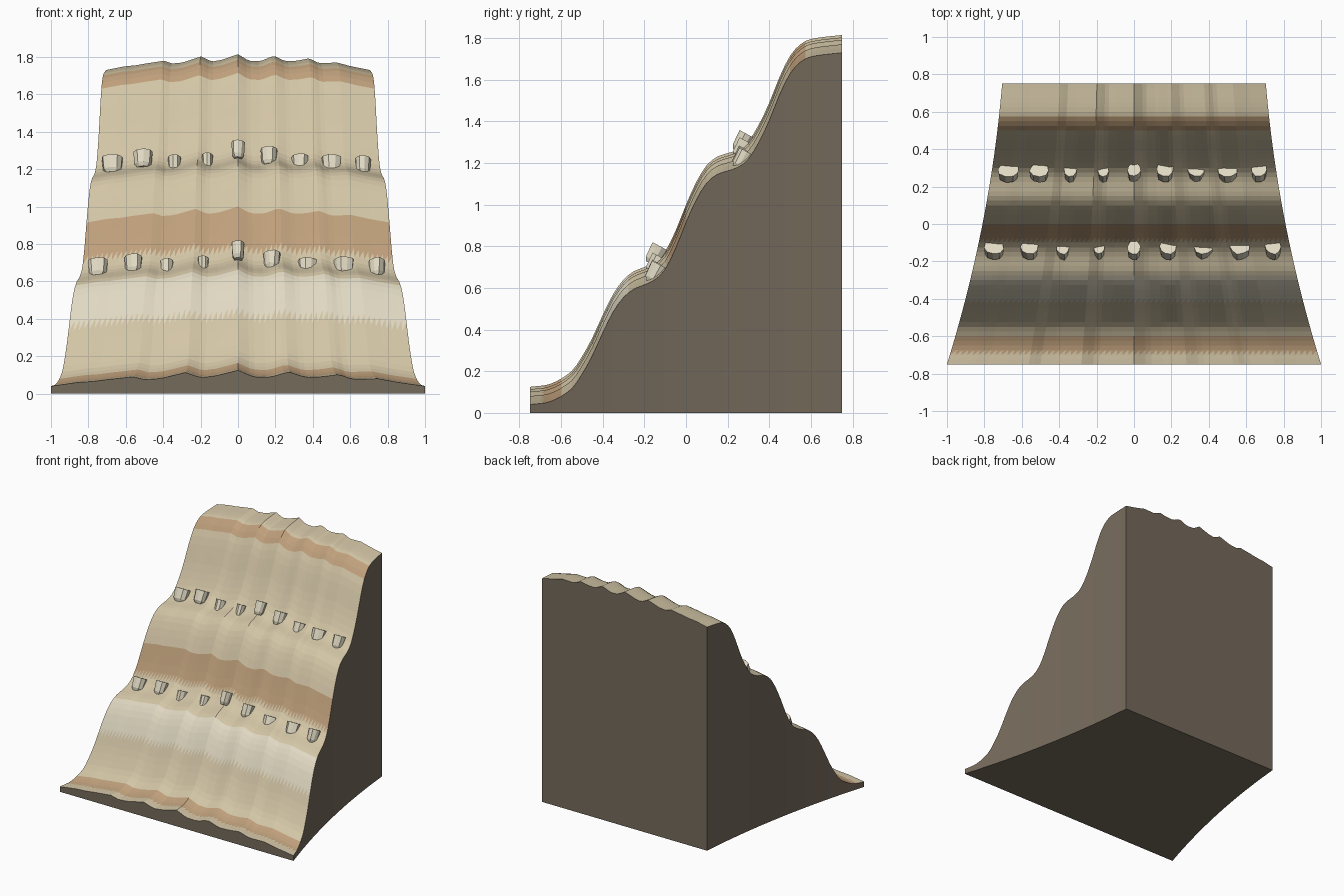
import bpy, bmesh, math, random
from mathutils import Matrix

if "Cube" in bpy.data.objects:
    bpy.data.objects.remove(bpy.data.objects["Cube"])

random.seed(4)
COLS, ROWS = 64, 60

# slope height along the ridge: (y, z)
PROFILE = [(-.75, .125), (-.65, .14), (-.55, .2), (-.5, .27), (-.45, .36), (-.4, .47),
           (-.35, .57), (-.3, .64), (-.25, .68), (-.2, .7), (-.15, .725), (-.1, .775),
           (-.05, .875), (0, 1.0), (.05, 1.11), (.1, 1.19), (.15, 1.23), (.2, 1.247),
           (.25, 1.265), (.3, 1.305), (.35, 1.385), (.4, 1.49), (.45, 1.615), (.5, 1.715),
           (.55, 1.77), (.6, 1.795), (.75, 1.815)]
# rib heights across the width: (share of half width, offset)
RIBS = [(-1, -.085), (-.86, -.065), (-.78, -.06), (-.7, -.05), (-.56, -.035), (-.5, -.05),
        (-.42, -.045), (-.28, -.012), (-.2, -.04), (-.12, -.03), (0, 0), (.08, -.035),
        (.17, -.038), (.27, -.008), (.36, -.038), (.45, -.035), (.54, -.022), (.61, -.048),
        (.75, -.045), (.86, -.065), (1, -.085)]


def material(name, r, g, b):
    m = bpy.data.materials.new(name)
    m.diffuse_color = (r, g, b, 1)
    m.use_nodes = True
    m.node_tree.nodes["Principled BSDF"].inputs["Base Color"].default_value = m.diffuse_color
    return m


def lookup(pts, x, smooth=False):
    i = 0
    while i < len(pts) - 2 and x > pts[i + 1][0]:
        i += 1
    (x0, a), (x1, b) = pts[i], pts[i + 1]
    t = (x - x0) / (x1 - x0)
    if not smooth:
        return a + (b - a) * t
    p, q = pts[max(i - 1, 0)], pts[min(i + 2, len(pts) - 1)]
    m0 = (b - p[1]) / (x1 - p[0]) * (x1 - x0)
    m1 = (q[1] - a) / (q[0] - x0) * (x1 - x0)
    return ((2*t**3 - 3*t*t + 1) * a + (t**3 - 2*t*t + t) * m0
            + (3*t*t - 2*t**3) * b + (t**3 - t*t) * m1)


def half_width(y):
    t = (y + .75) / 1.5
    return 1 - .465 * t + .17 * t * t


def height(u, y):
    return lookup(PROFILE, y, True) + lookup(RIBS, u)


def band(y):
    if -.69 < y < -.6 or -.09 < y < -.005 or .5 < y < .57:
        return 1
    return 2 if -.41 < y < -.27 else 0


def add_object(name, bm, mats):
    bmesh.ops.recalc_face_normals(bm, faces=bm.faces[:])
    me = bpy.data.meshes.new(name)
    bm.to_mesh(me)
    bm.free()
    for m in mats:
        me.materials.append(m)
    ob = bpy.data.objects.new(name, me)
    bpy.context.collection.objects.link(ob)
    return ob


tan = material("tan_stone", .65, .56, .38)
brown = material("brown_stone", .52, .35, .20)
pale = material("pale_stone", .75, .69, .54)
dark = material("dark_stone", .18, .145, .107)
cream = material("boulder_stone", .74, .69, .54)

# ribbed, banded slope on a solid block
bm = bmesh.new()
top, foot = [], []
for j in range(ROWS + 1):
    y = -.75 + 1.5 * j / ROWS
    w = half_width(y)
    us = [-1 + 2 * i / COLS for i in range(COLS + 1)]
    top.append([bm.verts.new((u * w, y, height(u, y))) for u in us])
    foot.append([bm.verts.new((s * w, y, 0)) for s in (-1, 1)])
for j in range(ROWS):
    for i in range(COLS):
        a, b = top[j][i], top[j][i + 1]
        d, c = top[j + 1][i], top[j + 1][i + 1]
        for tri in ((a, b, c), (a, c, d)):
            f = bm.faces.new(tri)
            f.material_index = band(sum(v.co.y for v in tri) / 3)

# dark side walls, underside, front and back
walls = [(foot[j][0], foot[j + 1][0], foot[j + 1][1], foot[j][1]) for j in range(ROWS)]
for k, e in ((0, 0), (1, COLS)):
    walls += [(foot[j][k], foot[j + 1][k], top[j + 1][e], top[j][e]) for j in range(ROWS)]
walls += [top[j] + [foot[j][1], foot[j][0]] for j in (0, ROWS)]
for wall in walls:
    bm.faces.new(wall).material_index = 3
add_object("stepped_cliff", bm, [tan, brown, pale, dark])


# faceted boulder: flat top, tapered rounded bottom, leaning into the slope
def boulder(name, x, y, z, w):
    bm = bmesh.new()
    n = 9
    spin = random.uniform(0, 1)
    wob = [random.uniform(.9, 1.08) for _ in range(n)]
    rings = []
    for h, r in ((-.05, .6), (-.03, .88), (.045, 1.0)):
        ring = []
        for k in range(n):
            a = spin + 2 * math.pi * k / n
            ring.append(bm.verts.new((math.cos(a) * r * wob[k] * w / 2,
                                      math.sin(a) * r * wob[k] * .043, h)))
        rings.append(ring)
    bm.faces.new(rings[0])
    bm.faces.new(rings[-1])
    for lo, hi in zip(rings, rings[1:]):
        for k in range(n):
            m = (k + 1) % n
            bm.faces.new((lo[k], lo[m], hi[m], hi[k]))
    bm.transform(Matrix.Rotation(-.5, 4, 'X'))
    ob = add_object(name, bm, [cream])
    ob.location = (x, y, z)


# two rows of boulders: (x, z, width)
UPPER = [(-.67, 1.22, .12), (-.505, 1.25, .105), (-.34, 1.22, .075), (-.165, 1.23, .06),
         (0, 1.30, .075), (.165, 1.265, .095), (.33, 1.225, .095), (.5, 1.22, .105),
         (.67, 1.215, .085)]
LOWER = [(-.75, .67, .115), (-.56, .69, .105), (-.38, .665, .07), (-.185, .68, .06),
         (0, .76, .075), (.18, .71, .09), (.37, .67, .1), (.565, .675, .105),
         (.745, .67, .09)]
for label, y, row in (("upper", .27, UPPER), ("lower", -.145, LOWER)):
    for i, (x, z, w) in enumerate(row):
        boulder(f"{label}_boulder_{i + 1}", x, y, z, w)
